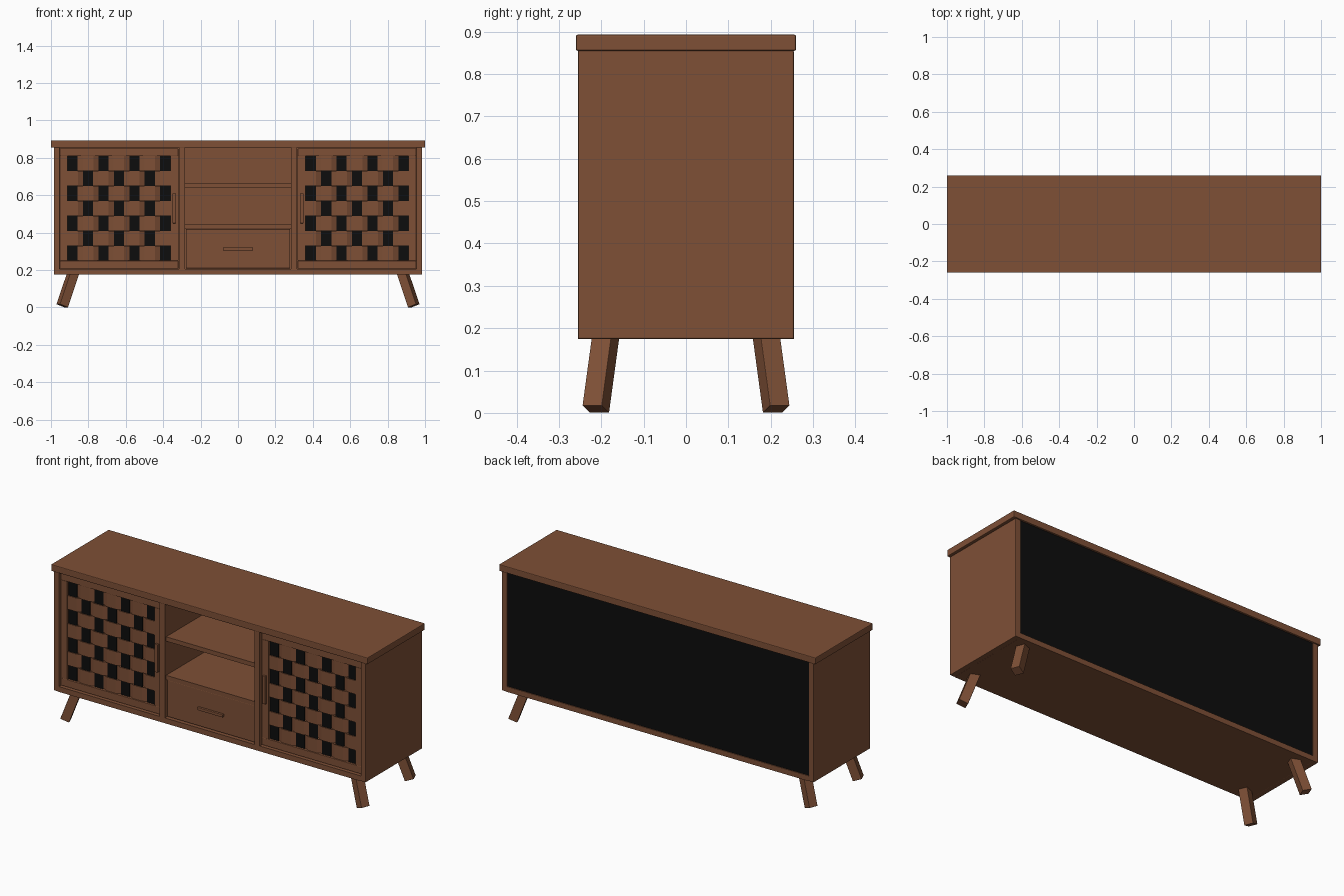
import bpy, bmesh
from math import radians
from mathutils import Matrix, Vector

old = bpy.data.objects.get("Cube")
if old:
    bpy.data.objects.remove(old, do_unlink=True)


def make_material(name, rgb):
    m = bpy.data.materials.new(name)
    m.use_nodes = True
    m.diffuse_color = (*rgb, 1)
    m.node_tree.nodes["Principled BSDF"].inputs["Base Color"].default_value = (*rgb, 1)
    return m


WOOD = make_material("walnut brown", (0.21, 0.08, 0.037))
BLACK = make_material("black", (0.004, 0.004, 0.004))


def finish(name, bm, mat):
    mesh = bpy.data.meshes.new(name)
    bm.to_mesh(mesh)
    bm.free()
    mesh.materials.append(mat)
    ob = bpy.data.objects.new(name, mesh)
    bpy.context.collection.objects.link(ob)
    return ob


def box(name, x, y, z, mat=WOOD, bevel=0.0, rot=None):
    """Box from (min, max) spans; rot is applied about its centre."""
    spans = [sorted(s) for s in (x, y, z)]
    size = Vector([b - a for a, b in spans])
    centre = Vector([(a + b) / 2 for a, b in spans])
    bm = bmesh.new()
    bmesh.ops.create_cube(bm, size=1, matrix=Matrix.Diagonal(size).to_4x4())
    ob = finish(name, bm, mat)
    ob.matrix_world = Matrix.Translation(centre) @ (rot or Matrix.Identity(4))
    if bevel:
        mod = ob.modifiers.new("soft edge", "BEVEL")
        mod.width = bevel
        mod.segments = 2
    return ob


# Carcass
FRONT, BACK = -0.255, 0.255
FACE = -0.24            # front of doors and drawer
box("top_board", (-1, 1), (-0.26, 0.26), (0.855, 0.893), bevel=0.004)
box("bottom_board", (-0.955, 0.955), (FRONT, BACK), (0.175, 0.205))
box("back_panel_inside", (-0.954, 0.954), (0.235, 0.243), (0.2, 0.856))
box("back_panel_outside", (-0.954, 0.954), (0.243, 0.25), (0.205, 0.855), BLACK)

# Centre bay
box("upper_shelf", (-0.283, 0.283), (-0.245, 0.236), (0.64, 0.665))
box("lower_shelf", (-0.283, 0.283), (-0.245, 0.236), (0.42, 0.445))
box("drawer_front", (-0.279, 0.279), (FACE, -0.215), (0.209, 0.418), bevel=0.002)
box("drawer_body", (-0.265, 0.265), (-0.216, 0.2), (0.215, 0.4))
box("drawer_handle", (-0.08, 0.08), (-0.254, FACE), (0.304, 0.32), bevel=0.002)

# Door weave layout
X0, X1, Z0, Z1 = 0.361, 0.912, 0.25, 0.81
COUNT, SLAT = 7, 0.055
PITCH = (X1 - X0 - SLAT) / (COUNT - 1)
ROW = (Z1 - Z0) / COUNT
MID, SWING = -0.226, 0.007


def woven_strip(name, side, row):
    """Ribbon passing alternately in front of and behind the slats."""
    z = Z0 + row * ROW
    bm = bmesh.new()
    last = None
    for k in range(COUNT):
        y = MID + (SWING if (k + row) % 2 == 0 else -SWING)
        left = X0 + k * PITCH
        for x in (left, left + SLAT):
            pair = [bm.verts.new((side * x, y, h)) for h in (z + 0.001, z + ROW - 0.001)]
            if last:
                bm.faces.new((last[0], pair[0], pair[1], last[1]))
            last = pair
    bmesh.ops.recalc_face_normals(bm, faces=bm.faces)
    ob = finish(name, bm, WOOD)
    mod = ob.modifiers.new("thickness", "SOLIDIFY")
    mod.thickness = 0.005
    mod.offset = 0


# Mirrored parts: sides, dividers, doors, legs
for s, label in ((-1, "right"), (1, "left")):
    def sx(a, b):
        return (s * a, s * b)

    box(f"{label}_side_panel", sx(0.953, 0.985), (FRONT, BACK), (0.175, 0.855), bevel=0.003)
    box(f"{label}_divider", sx(0.283, 0.316), (FRONT, 0.236), (0.205, 0.855))

    depth = (FACE, -0.212)
    box(f"{label}_door_top_rail", sx(0.319, 0.951), depth, (Z1, 0.849), bevel=0.002)
    box(f"{label}_door_bottom_rail", sx(0.319, 0.951), depth, (0.208, Z0), bevel=0.002)
    box(f"{label}_door_inner_stile", sx(0.319, X0), depth, (Z0, Z1))
    box(f"{label}_door_outer_stile", sx(X1, 0.951), depth, (Z0, Z1))
    box(f"{label}_door_handle", sx(0.331, 0.35), (-0.254, FACE), (0.45, 0.61), bevel=0.002)

    for k in range(COUNT):
        x = X0 + k * PITCH
        box(f"{label}_door_slat_{k + 1}", sx(x, x + SLAT),
            (MID - 0.002, MID + 0.002), (Z0, Z1), BLACK)
        woven_strip(f"{label}_door_strip_{k + 1}", s, k)

    # Square legs splayed diagonally outwards, cut square at the foot
    for t, place in ((-1, "front"), (1, "back")):
        rot = (Matrix.Rotation(s * t * radians(22), 4, "Z")
               @ Matrix.Rotation(-s * radians(20), 4, "Y"))
        length, half = 0.192, 0.025
        foot = Vector((s * 0.94, t * 0.213, 0.0086))
        c = foot + rot.to_3x3() @ Vector((0, 0, length / 2))
        box(f"{place}_{label}_leg", (c.x - half, c.x + half), (c.y - half, c.y + half),
            (c.z - length / 2, c.z + length / 2), bevel=0.002, rot=rot)
